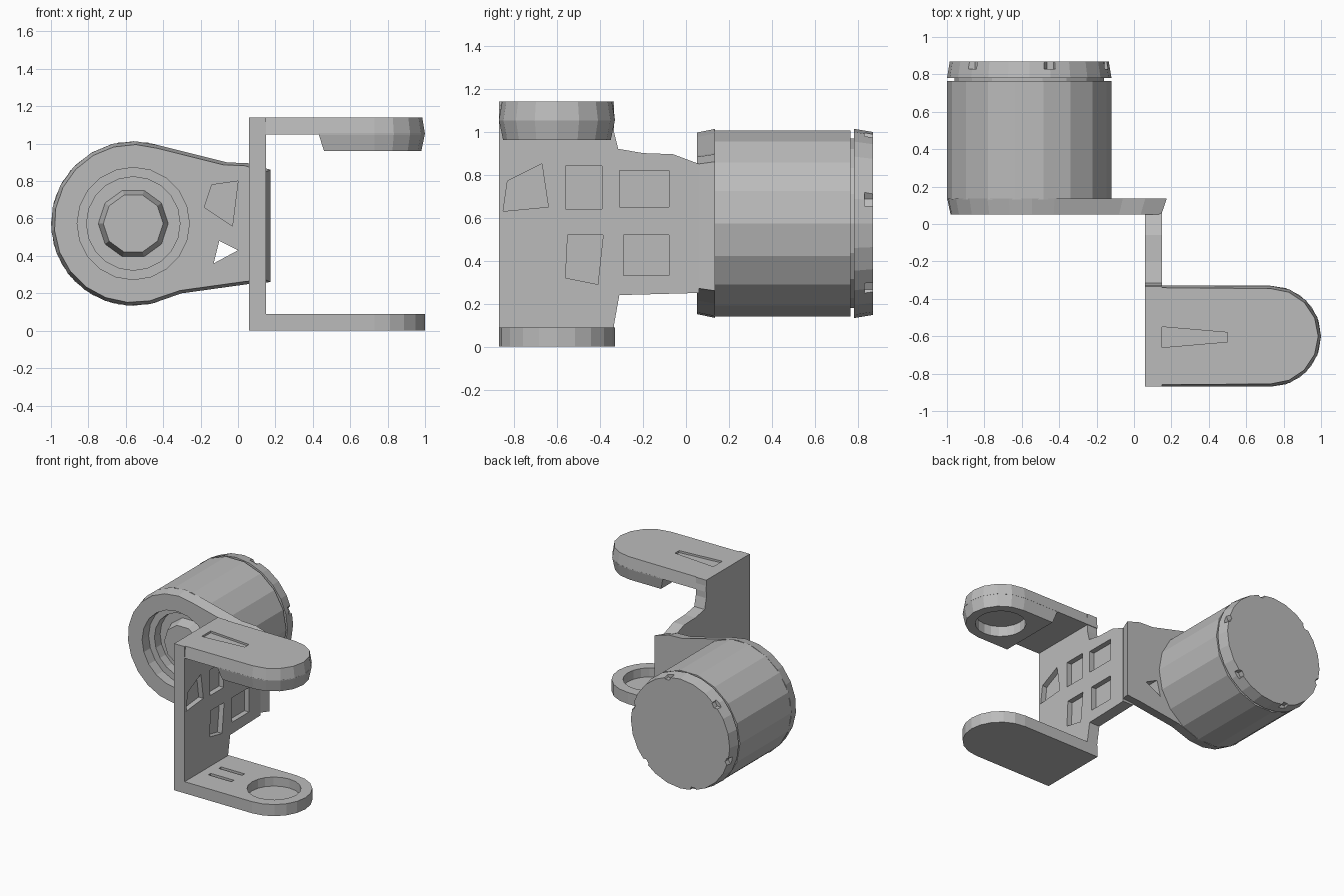
import bpy, bmesh
from math import sin, cos, pi, radians
from mathutils import Vector

if "Cube" in bpy.data.objects:
    bpy.data.objects.remove(bpy.data.objects["Cube"])

grey = bpy.data.materials.new("plain grey")
grey.use_nodes = True
grey.diffuse_color = (0.5, 0.5, 0.5, 1)
grey.node_tree.nodes["Principled BSDF"].inputs["Base Color"].default_value = (0.5, 0.5, 0.5, 1)

AXES = {"x": lambda a, b, d: (d, a, b),
        "y": lambda a, b, d: (a, d, b),
        "z": lambda a, b, d: (a, b, d)}


def prism(name, axis, outline, lo, hi, end=None):
    """Extrude a flat outline along an axis; end may hold a different far outline."""
    place, end, n = AXES[axis], end or outline, len(outline)
    bm = bmesh.new()
    near = [bm.verts.new(place(a, b, lo)) for a, b in outline]
    far = [bm.verts.new(place(a, b, hi)) for a, b in end]
    bm.faces.new(near)
    bm.faces.new(far)
    for i in range(n):
        j = (i + 1) % n
        bm.faces.new((near[i], near[j], far[j], far[i]))
    bmesh.ops.recalc_face_normals(bm, faces=bm.faces[:])
    mesh = bpy.data.meshes.new(name)
    bm.to_mesh(mesh)
    bm.free()
    mesh.materials.append(grey)
    ob = bpy.data.objects.new(name, mesh)
    bpy.context.collection.objects.link(ob)
    return ob


def arc(centre, r, start=0, stop=360, n=20):
    """Points on an arc; a full turn leaves out the repeated last point."""
    steps = n if stop - start == 360 else n - 1
    angles = [radians(start + (stop - start) * i / steps) for i in range(n)]
    return [(centre[0] + r * cos(t), centre[1] + r * sin(t)) for t in angles]


def rect(a0, a1, b0, b1):
    return [(a0, b0), (a1, b0), (a1, b1), (a0, b1)]


def cut(ob, *cutters):
    for c in cutters:
        mod = ob.modifiers.new("cut", "BOOLEAN")
        mod.operation, mod.solver, mod.object = "DIFFERENCE", "EXACT", c
        bpy.context.view_layer.objects.active = ob
        bpy.ops.object.modifier_apply(modifier=mod.name)
        bpy.data.objects.remove(c)


# Upright plate with window recesses in its outer face
plate = prism("upright_plate", "x", [
    (-0.87, 0.0), (-0.335, 0.0), (-0.335, 0.1), (-0.31, 0.24), (0.06, 0.25),
    (0.06, 0.85), (-0.06, 0.895), (-0.2, 0.9), (-0.315, 0.92), (-0.335, 1.0),
    (-0.335, 1.14), (-0.87, 1.14)], 0.06, 0.15)
for outline in (
        [(-0.85, 0.63), (-0.64, 0.65), (-0.67, 0.85), (-0.83, 0.77)],
        rect(-0.56, -0.39, 0.64, 0.84), rect(-0.31, -0.08, 0.65, 0.82),
        [(-0.56, 0.32), (-0.41, 0.29), (-0.385, 0.52), (-0.55, 0.52)],
        rect(-0.29, -0.08, 0.33, 0.52)):
    cut(plate, prism("window_cutter", "x", outline, 0.11, 0.2))

# Arms with round ends, each holding a blind pocket on its inner side
EYE = (0.73, -0.6)
arm_outline = [(0.06, -0.87)] + arc(EYE, 0.27, -90, 90, 11) + [(0.06, -0.33)]
lower_arm = prism("lower_arm", "z", arm_outline, 0.0, 0.09)
cut(lower_arm,
    prism("pocket_cutter", "z", arc(EYE, 0.19), 0.02, 0.2),
    prism("slot_cutter", "z", rect(0.22, 0.42, -0.68, -0.65), 0.07, 0.2),
    prism("slot_cutter", "z", rect(0.22, 0.42, -0.55, -0.52), 0.07, 0.2))

top_outline = [(0.06, -0.87)] + arc(EYE, 0.27, -90, 90, 9) + [(0.06, -0.33)]
bevelled = [(0.06, -0.86)] + arc(EYE, 0.255, -90, 90, 9) + [(0.06, -0.34)]
upper_arm = prism("upper_arm", "z", top_outline, 1.05, 1.14, bevelled)
cut(upper_arm, prism("groove_cutter", "z", [(0.15, -0.66), (0.5, -0.63),
                                            (0.5, -0.58), (0.15, -0.55)], 1.125, 1.2))

boss_top = [(0.43, -0.87)] + arc(EYE, 0.27, -90, 90, 9) + [(0.43, -0.33)]
boss_low = [(0.46, -0.85)] + arc(EYE, 0.25, -90, 90, 9) + [(0.46, -0.35)]
upper_boss = prism("upper_boss", "z", boss_low, 0.96, 1.055, boss_top)
cut(upper_boss, prism("pocket_cutter", "z", arc(EYE, 0.18), 0.9, 1.04))

# Round flange with a tapered tab reaching the plate
HUB = (-0.56, 0.573)
flange_outline = arc(HUB, 0.44, 72, 282, 14) + [
    (-0.3, 0.2), (0.06, 0.25), (0.175, 0.26), (0.175, 0.86), (0.06, 0.895), (-0.06, 0.9)]
inset = [(HUB[0] + (a - HUB[0]) * 0.96, HUB[1] + (b - HUB[1]) * 0.96) for a, b in flange_outline]
flange = prism("round_flange", "y", inset, 0.05, 0.135, flange_outline)
cut(flange,
    prism("bore_cutter", "y", arc(HUB, 0.3), 0.0, 0.2),
    prism("gap_cutter", "y", [(-0.13, 0.36), (0.0, 0.43), (-0.1, 0.48)], 0.0, 0.2),
    prism("recess_cutter", "y", [(-0.18, 0.66), (-0.03, 0.56), (0.0, 0.8), (-0.14, 0.78)], 0.0, 0.09))

# Drum body with a recessed front and a small hub inside
drum = prism("drum_body", "y", arc(HUB, 0.44, 0, 360, 18), 0.13, 0.765)
cut(drum, prism("well_cutter", "y", arc(HUB, 0.25), 0.0, 0.2))
prism("drum_hub", "y", arc(HUB, 0.16, 0, 360, 10), 0.12, 0.21, arc(HUB, 0.19, 0, 360, 10))

# Rear cap on a short neck, notched around its rim
prism("cap_neck", "y", arc(HUB, 0.4, 0, 360, 18), 0.75, 0.8)
cap = prism("rear_cap", "y", arc(HUB, 0.44, 0, 360, 24), 0.78, 0.87, arc(HUB, 0.425, 0, 360, 24))
for spot in arc(HUB, 0.435, 15, 375, 6):
    cut(cap, prism("notch_cutter", "y", arc(spot, 0.035, 0, 360, 6), 0.83, 0.9))
